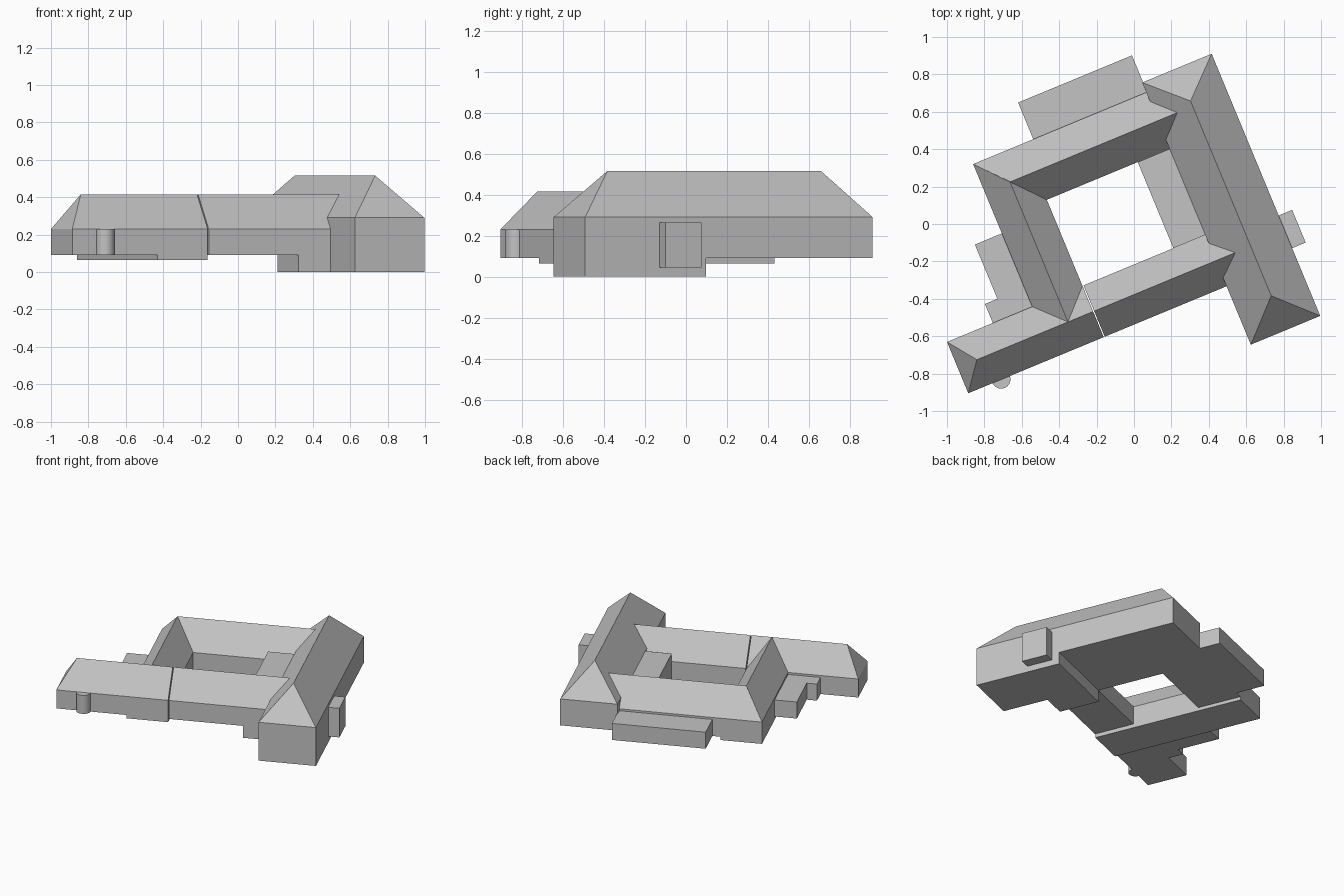
import bpy, bmesh, math

cube = bpy.data.objects.get("Cube")
if cube:
    bpy.data.objects.remove(cube, do_unlink=True)

TURN = math.radians(22.5)   # the whole building is turned on its plot
FLOOR, EAVE, RIDGE = 0.09, 0.23, 0.415

grey = bpy.data.materials.new("plain_grey")
grey.use_nodes = True
grey.diffuse_color = (0.55, 0.55, 0.55, 1)
grey.node_tree.nodes["Principled BSDF"].inputs["Base Color"].default_value = (0.55, 0.55, 0.55, 1)


def finish(name, bm):
    bmesh.ops.recalc_face_normals(bm, faces=bm.faces)
    mesh = bpy.data.meshes.new(name)
    bm.to_mesh(mesh)
    bm.free()
    mesh.materials.append(grey)
    obj = bpy.data.objects.new(name, mesh)
    obj.rotation_euler.z = TURN
    bpy.context.collection.objects.link(obj)
    return obj


def block(name, u, v, z):
    """Plain box between the given ranges."""
    bm = bmesh.new()
    bmesh.ops.create_cube(bm, size=1)
    for vert in bm.verts:
        vert.co = [r[0] if c < 0 else r[1] for c, r in zip(vert.co, (u, v, z))]
    return finish(name, bm)


def wing(name, length, width, floor, eave, ridge, hips, along_u=True):
    """Walls with a ridged roof; hips are the ridge insets at each end."""
    bm = bmesh.new()

    def point(l, w, z):
        return bm.verts.new((l, w, z) if along_u else (w, l, z))

    (l0, l1), (w0, w1) = length, width
    corners = [(l0, w0), (l1, w0), (l1, w1), (l0, w1)]
    low = [point(l, w, floor) for l, w in corners]
    top = [point(l, w, eave) for l, w in corners]
    mid = (w0 + w1) / 2
    r0 = point(l0 + hips[0], mid, ridge)
    r1 = point(l1 - hips[1], mid, ridge)
    bm.faces.new(low)
    for i in range(4):
        j = (i + 1) % 4
        bm.faces.new((low[i], low[j], top[j], top[i]))
    bm.faces.new((top[0], top[1], r1, r0))
    bm.faces.new((top[2], top[3], r0, r1))
    bm.faces.new((top[1], top[2], r1))
    bm.faces.new((top[3], top[0], r0))
    return finish(name, bm)


# Wings around the courtyard
wing("right_wing", (-0.835, 0.682), (0.33, 0.732), FLOOR, 0.29, 0.515, (0.2, 0.19), False)
wing("left_wing", (-0.497, 0.625), (-0.672, -0.381), 0.065, EAVE, RIDGE, (0.149, 0.165), False)
wing("back_wing", (-0.672, 0.5), (0.298, 0.625), FLOOR, EAVE, RIDGE, (0.149, 0))
wing("front_wing_left", (-1.165, -0.381), (-0.497, -0.2), FLOOR, EAVE, RIDGE, (0.111, 0))
wing("front_wing_right", (-0.375, 0.5), (-0.497, -0.2), FLOOR, EAVE, RIDGE, (0, 0))

# Basement under the right wing and the end of the front wing
block("basement", (0.33, 0.732), (-0.835, -0.197), (0, FLOOR))
block("basement_side", (0.145, 0.33), (-0.497, -0.2), (0, FLOOR))

# Flat-roofed additions
block("courtyard_block", (0.145, 0.34), (-0.2, 0.298), (FLOOR, 0.29))
block("back_annex", (-0.324, 0.335), (0.62, 0.837), (FLOOR, 0.215))
block("left_annex_large", (-0.828, -0.668), (-0.09, 0.224), (FLOOR, 0.215))
block("left_annex_small", (-0.9, -0.668), (-0.2, -0.09), (FLOOR, 0.215))
block("right_bay", (0.725, 0.81), (-0.443, -0.254), (0.045, 0.265))

# Round bay on the front wall
bm = bmesh.new()
bmesh.ops.create_cone(bm, cap_ends=True, segments=32, radius1=0.05, radius2=0.05, depth=EAVE - FLOOR)
bmesh.ops.translate(bm, verts=bm.verts, vec=(-0.974, -0.495, (EAVE + FLOOR) / 2))
bay = finish("round_bay", bm)
bpy.ops.object.select_all(action='DESELECT')
bay.select_set(True)
bpy.context.view_layer.objects.active = bay
bpy.ops.object.shade_smooth_by_angle()
